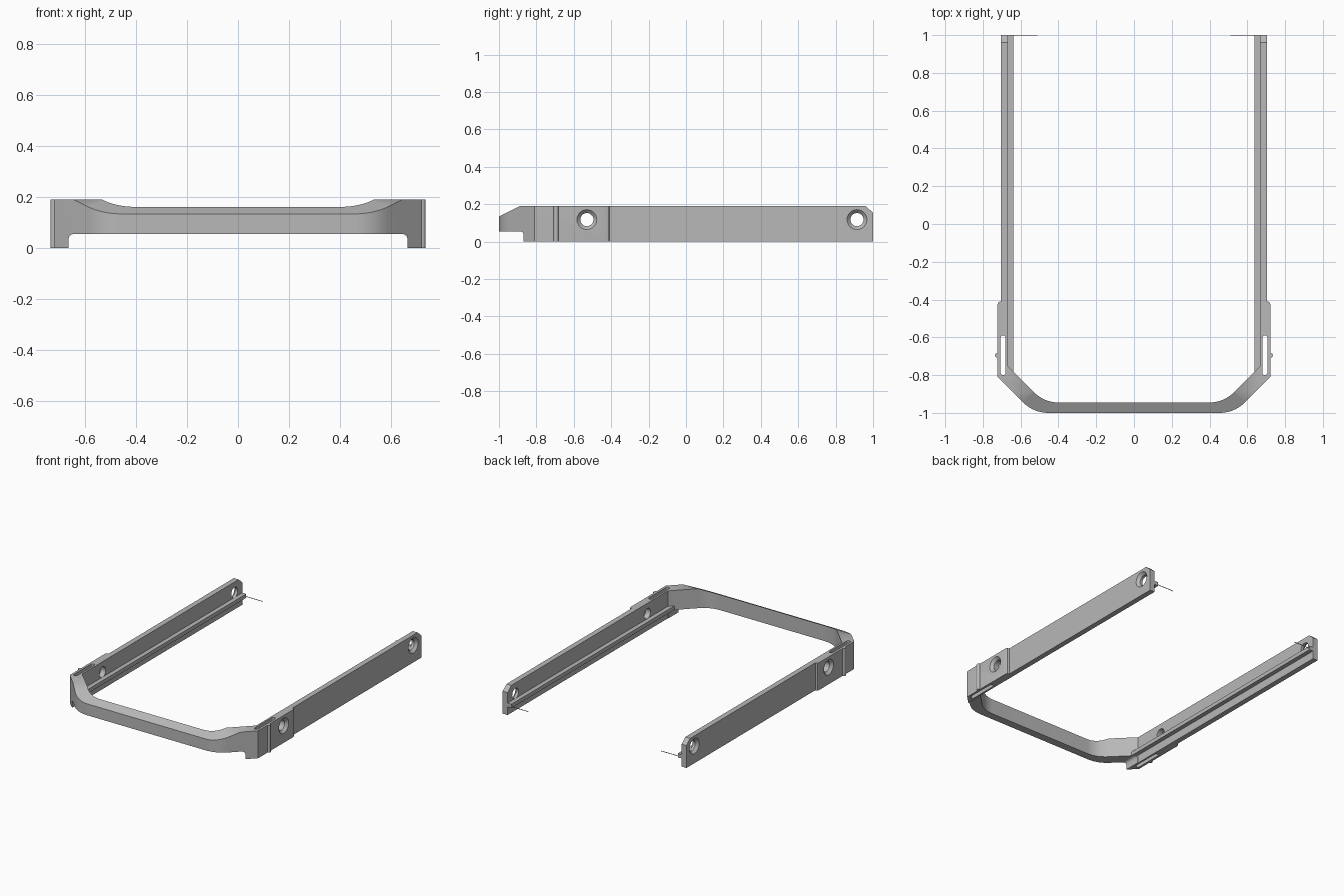
import bpy, bmesh, math
from mathutils import Vector, Matrix

old = bpy.data.objects.get("Cube")
if old:
    bpy.data.objects.remove(old, do_unlink=True)

HEIGHT = 0.19
PLATE_IN, PLATE_OUT, PAD_OUT = 0.667, 0.704, 0.722

grey = bpy.data.materials.new("satin_grey")
grey.use_nodes = True
colour = (0.48, 0.48, 0.48, 1)
grey.diffuse_color = colour
grey.node_tree.nodes["Principled BSDF"].inputs["Base Color"].default_value = colour


def add_object(name, bm):
    bmesh.ops.recalc_face_normals(bm, faces=bm.faces)
    mesh = bpy.data.meshes.new(name)
    bm.to_mesh(mesh)
    bm.free()
    obj = bpy.data.objects.new(name, mesh)
    bpy.context.collection.objects.link(obj)
    mesh.materials.append(grey)
    return obj


def prism(name, outline, axis, start, end):
    """Extrude a 2D outline along one axis."""
    place = {"x": lambda p: (start, *p),
             "y": lambda p: (p[0], start, p[1]),
             "z": lambda p: (*p, start)}[axis]
    bm = bmesh.new()
    face = bm.faces.new([bm.verts.new(place(p)) for p in outline])
    step = Vector([end - start if a == axis else 0 for a in "xyz"])
    out = bmesh.ops.extrude_face_region(bm, geom=[face])
    bmesh.ops.translate(bm, vec=step,
                        verts=[v for v in out["geom"] if isinstance(v, bmesh.types.BMVert)])
    return add_object(name, bm)


def box(name, x0, x1, y0, y1, z0, z1):
    return prism(name, [(x0, y0), (x1, y0), (x1, y1), (x0, y1)], "z", z0, z1)


def cone_x(name, x0, x1, r0, r1, y, z):
    """Round tool lying along x."""
    bm = bmesh.new()
    turn = Matrix.Translation(((x0 + x1) / 2, y, z)) @ Matrix.Rotation(math.pi / 2, 4, "Y")
    bmesh.ops.create_cone(bm, cap_ends=True, segments=40, radius1=r0, radius2=r1,
                          depth=x1 - x0, matrix=turn)
    return add_object(name, bm)


def bend(a, corner, b, steps=14):
    """Quadratic rounded corner from a to b."""
    a, c, b = Vector(a), Vector(corner), Vector(b)
    return [tuple(a * (1 - t) ** 2 + c * 2 * t * (1 - t) + b * t * t)
            for t in (i / steps for i in range(steps + 1))]


def arc(cx, cy, r, start, sweep, steps=10):
    return [(cx + r * math.cos(start + sweep * i / steps),
             cy + r * math.sin(start + sweep * i / steps)) for i in range(steps + 1)]


def flip(points):
    return [(-x, y) for x, y in reversed(points)]


# U-shaped frame: front bow, angled corners, side plates and outer pads
outer = bend((0.45, -1), (0.532, -1), (0.59, -0.942))
outer += [(PAD_OUT, -0.81), (PAD_OUT, -0.425), (0.717, -0.413),
          (PLATE_OUT, -0.41), (PLATE_OUT, 1)]
inner = [(PLATE_IN, 1), (PLATE_IN, -0.753)]
inner += bend((0.53, -0.89), (0.475, -0.945), (0.397, -0.945))
half = outer + inner
frame = prism("frame", half + flip(half), "z", 0, HEIGHT)

# Cutters: sloped front top, rear corner chamfers, clearance under the bow
cutters = [
    prism("front_slope_cut", [(-1.1, 0.084), (-0.8, 0.234), (-1.1, 0.234)], "x", -1, 1),
    prism("rear_chamfer_cut", [(0.94, 0.2075), (1.02, 0.1375), (1.02, 0.2075)], "x", -1, 1),
]
corner = [(0.664, -0.1)] + arc(0.644, 0.035, 0.02, 0, math.pi / 2, 6)
cutters.append(prism("under_bow_cut", corner + flip(corner), "y", -1.1, -0.7))

for side in (1, -1):
    # Vertical slots through the pads
    slot = arc(side * 0.693, -0.602, 0.013, 0, math.pi)
    slot += arc(side * 0.693, -0.787, 0.013, math.pi, math.pi)
    cutters.append(prism("slot_cut", slot, "z", -0.1, 0.3))
    # Countersunk screw holes
    for y, face in ((-0.53, PAD_OUT), (0.914, PLATE_OUT)):
        x0, x1 = sorted((side * 0.6, side * 0.8))
        cutters.append(cone_x("hole_cut", x0, x1, 0.035, 0.035, y, 0.118))
        x0, x1 = sorted((side * (face - 0.019), side * (face + 0.001)))
        radii = (0.034, 0.054) if side > 0 else (0.054, 0.034)
        cutters.append(cone_x("countersink_cut", x0, x1, *radii, y, 0.118))

for cutter in cutters:
    cut = frame.modifiers.new(cutter.name, "BOOLEAN")
    cut.operation, cut.solver, cut.object = "DIFFERENCE", "EXACT", cutter
graph = bpy.context.evaluated_depsgraph_get()
frame.data = bpy.data.meshes.new_from_object(frame.evaluated_get(graph))
frame.modifiers.clear()
for cutter in cutters:
    bpy.data.objects.remove(cutter, do_unlink=True)
frame.data.materials.clear()
frame.data.materials.append(grey)
for poly in frame.data.polygons:
    poly.material_index = 0

parts = [frame]
for side, label in ((1, "left"), (-1, "right")):
    # Inner support ledge along each side plate
    parts.append(box(label + "_ledge", side * 0.637, side * (PLATE_IN + 0.001),
                     -0.782, 1, 0.056, 0.083))
    # Rounded vertical rib on each pad
    parts.append(prism(label + "_rib", arc(side * PAD_OUT, -0.695, 0.013, 0, 2 * math.pi, 20)[:-1],
                       "z", 0, HEIGHT))
    # Hair-thin rear pin pointing inward
    parts.append(box(label + "_rear_pin", side * 0.51, side * 0.64, 0.997, 1, 0.064, 0.067))

bpy.ops.object.select_all(action="DESELECT")
for part in parts:
    part.select_set(True)
bpy.context.view_layer.objects.active = frame
bpy.ops.object.shade_smooth_by_angle(angle=math.radians(30))
